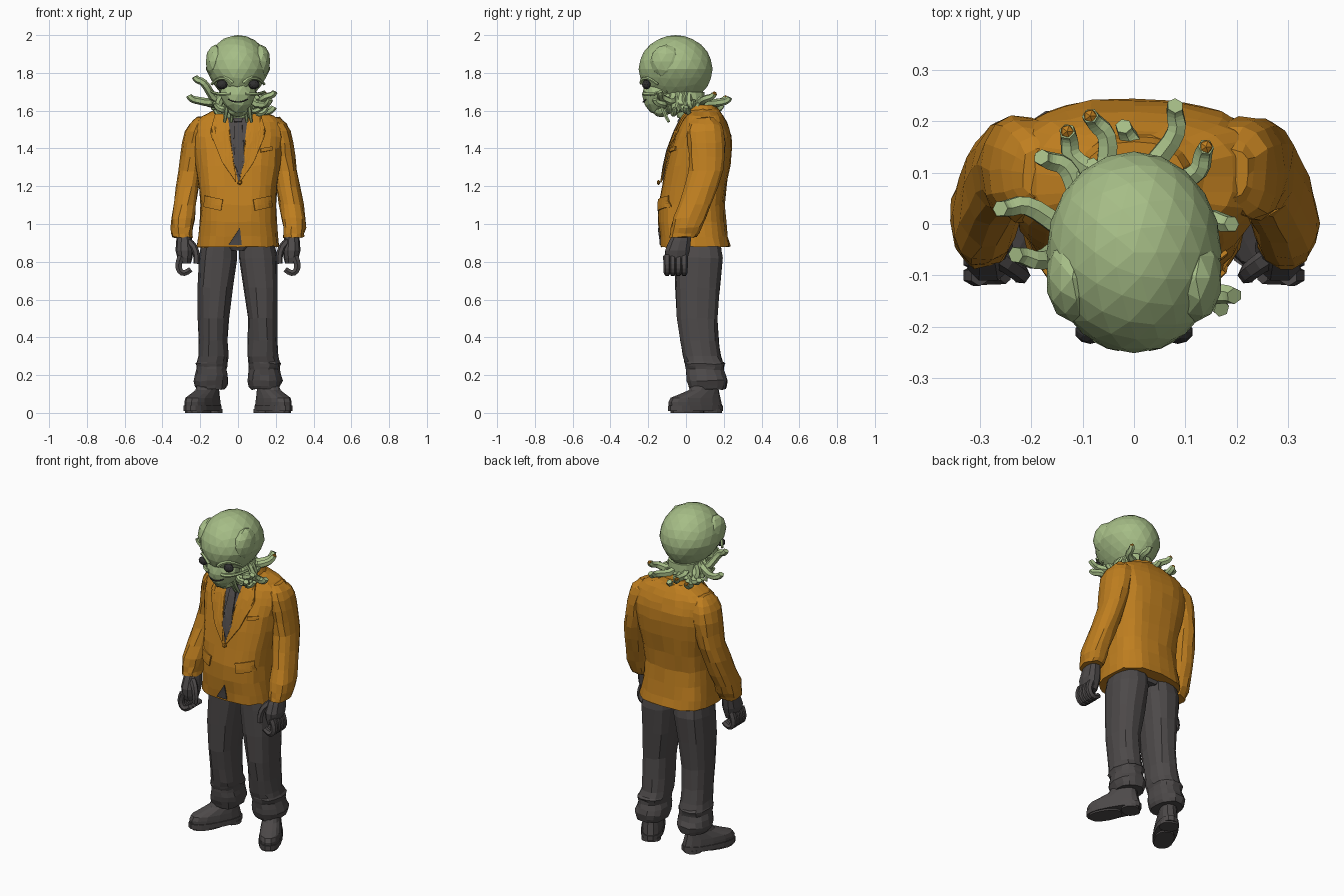
import bpy, bmesh, math, random
from mathutils import Vector, Matrix
from mathutils.bvhtree import BVHTree

random.seed(4)
cube = bpy.data.objects.get("Cube")
if cube:
    bpy.data.objects.remove(cube, do_unlink=True)


def material(name, red, green, blue):
    mat = bpy.data.materials.new(name)
    mat.use_nodes = True
    colour = (red, green, blue, 1)
    mat.diffuse_color = colour
    mat.node_tree.nodes["Principled BSDF"].inputs["Base Color"].default_value = colour
    return mat


ORANGE = material("orange cloth", .52, .21, .014)
GREEN = material("pale green skin", .38, .51, .24)
GREY = material("charcoal cloth", .075, .068, .068)
DARK = material("dark grey", .03, .03, .03)


def add_object(name, mesh, mat):
    mesh.materials.clear()
    mesh.materials.append(mat)
    obj = bpy.data.objects.new(name, mesh)
    bpy.context.collection.objects.link(obj)
    return obj


def finish(bm, name, mat):
    bmesh.ops.recalc_face_normals(bm, faces=bm.faces)
    mesh = bpy.data.meshes.new(name)
    bm.to_mesh(mesh)
    bm.free()
    return add_object(name, mesh, mat)


def smooth_rings(keys, steps):
    """Fill in rings between the key rings along a smooth spline."""
    keys = [Vector(key) for key in keys]
    padded = [keys[0], *keys, keys[-1]]
    rings = []
    for before, start, end, after in zip(padded, keys, keys[1:], padded[3:] + keys[-1:]):
        for step in range(steps):
            t = step / steps
            pull_in = (end - before) / 2
            pull_out = (after - start) / 2
            ease = t * t * (3 - 2 * t)
            rings.append(start.lerp(end, ease) + pull_in * t * (1 - t) ** 2
                         - pull_out * t * t * (1 - t))
    return rings + [keys[-1]]


def loft(name, keys, mat, sides=14, power=2.4, steps=1, jitter=0, matrix=Matrix()):
    """Closed body through superellipse rings of (x, y, z, half width, half depth)."""
    bm = bmesh.new()
    loops = []
    for x, y, z, half_width, half_depth in smooth_rings(keys, steps):
        loop = []
        for i in range(sides):
            angle = math.tau * i / sides
            c, s = math.cos(angle), math.sin(angle)
            across = half_width * math.copysign(abs(c) ** (2 / power), c)
            along = half_depth * math.copysign(abs(s) ** (2 / power), s)
            fold = Vector([random.uniform(-jitter, jitter) for axis in "xyz"])
            loop.append(bm.verts.new(Vector((x + across, y + along, z)) + fold))
        loops.append(loop)
    for low, high in zip(loops, loops[1:]):
        for i in range(sides):
            bm.faces.new((low[i - 1], low[i], high[i], high[i - 1]))
    bm.faces.new(loops[0])
    bm.faces.new(loops[-1])
    bm.transform(matrix)
    return finish(bm, name, mat)


def blob(name, center, radii, mat, detail=2, narrowing=0):
    """Faceted ellipsoid whose lower half can narrow."""
    bm = bmesh.new()
    bmesh.ops.create_icosphere(bm, subdivisions=detail, radius=1)
    for vert in bm.verts:
        vert.co.x *= 1 + narrowing * min(vert.co.z, 0)
        vert.co = [c + v * r for c, v, r in zip(center, vert.co, radii)]
    return finish(bm, name, mat)


def tubes(name, paths, radius, mat, taper=.6):
    """Tapered round tubes along smooth paths."""
    curve = bpy.data.curves.new(name, 'CURVE')
    curve.dimensions = '3D'
    curve.bevel_depth = radius
    curve.bevel_resolution = 1
    curve.resolution_u = 3
    curve.use_fill_caps = True
    for path in paths:
        spline = curve.splines.new('NURBS')
        spline.points.add(len(path) - 1)
        spline.use_endpoint_u = True
        spline.order_u = 3
        spline.use_smooth = False
        for i, (point, place) in enumerate(zip(spline.points, path)):
            point.co = (*place, 1)
            point.radius = 1 - (1 - taper) * i / (len(path) - 1)
    guide = bpy.data.objects.new(name, curve)
    bpy.context.collection.objects.link(guide)
    graph = bpy.context.evaluated_depsgraph_get()
    mesh = bpy.data.meshes.new_from_object(guide.evaluated_get(graph))
    bpy.data.objects.remove(guide, do_unlink=True)
    return add_object(name, mesh, mat)


# Jacket body and collar
jacket = loft("jacket_body", [
    (0, .05, .88, .22, .185), (0, .03, 1.1, .2, .175), (0, .08, 1.4, .235, .165),
    (0, .095, 1.54, .23, .12), (0, .09, 1.61, .1, .08)],
    ORANGE, sides=28, power=2.8, steps=3, jitter=.004)
loft("jacket_collar", [(0, .09, 1.57, .13, .1), (0, .08, 1.63, .1, .08)], ORANGE, sides=20)
bm = bmesh.new()
bm.from_mesh(jacket.data)
surface = BVHTree.FromBMesh(bm)
bm.free()


def plate(name, outline, mat, lift, side=1):
    """Thin plate laid onto the front of the jacket; side mirrors it."""
    bm = bmesh.new()
    face = bm.faces.new([bm.verts.new((side * x, 0, z)) for x, z in outline])
    bmesh.ops.triangulate(bm, faces=[face])
    bmesh.ops.subdivide_edges(bm, edges=bm.edges[:], cuts=4, use_grid_fill=True)
    for vert in bm.verts:
        hit = surface.ray_cast(vert.co - Vector((0, 1, 0)), Vector((0, 1, 0)))[0]
        vert.co.y = (hit.y if hit else 0) - lift
    thickness = finish(bm, name, mat).modifiers.new("thickness", 'SOLIDIFY')
    thickness.thickness = .008
    thickness.offset = 0


# Shirt, tie and jacket front
plate("shirt_front", [(-.08, 1.6), (.08, 1.6), (.01, 1.23), (0, 1.23)], GREY, .003)
plate("tie", [(-.02, 1.55), (.02, 1.55), (.035, 1.33), (.01, 1.25), (-.025, 1.33)], GREY, .01)
plate("tie_knot", [(-.03, 1.59), (.03, 1.59), (.02, 1.54), (-.02, 1.54)], GREY, .016)
plate("hem_opening", [(-.05, .89), (.02, .89), (.01, .98)], GREY, .002)
plate("chest_pocket", [(.12, 1.38), (.18, 1.39), (.18, 1.41), (.12, 1.4)], ORANGE, .005)
blob("jacket_button", (.01, -.145, 1.22), (.014, .01, .014), ORANGE, detail=1)


def mirrored(side, rows):
    return [(side * x, *rest) for x, *rest in rows]


for side, label in ((1, "left"), (-1, "right")):
    plate(label + "_lapel", [(.06, 1.6), (.12, 1.585), (.145, 1.49), (.115, 1.475), (.13, 1.44),
                             (.085, 1.33), (.01, 1.22), (.03, 1.36)], ORANGE, .01, side)
    plate(label + "_pocket_flap", [(.08, 1.13), (.175, 1.15), (.18, 1.09), (.09, 1.07)],
          ORANGE, .008, side)

    # Sleeve
    loft(label + "_sleeve", mirrored(side, [
        (.18, .1, 1.565, .04, .05), (.21, .105, 1.49, .07, .1), (.25, .105, 1.28, .062, .09),
        (.293, .02, 1.03, .063, .088), (.295, -.015, .93, .055, .072)]),
        ORANGE, steps=3, jitter=.005)

    # Hand with curled fingers and thumb
    loft(label + "_hand", mirrored(side, [
        (.285, -.02, .95, .036, .05), (.283, -.045, .86, .048, .068), (.28, -.05, .79, .03, .05)]),
        GREY, sides=10, steps=2)
    fingers = [mirrored(side, [(.3, y, .83), (.325, y, .78), (.29, y, .725), (.25, y, .76)])
               for y in (-.1, -.07, -.04, -.01)]
    thumb = mirrored(side, [(.27, -.06, .91), (.21, -.1, .88), (.22, -.1, .79)])
    tubes(label + "_fingers", fingers + [thumb], .021, GREY, taper=.8)

    # Trouser leg with a bunched cuff
    loft(label + "_trouser_leg", mirrored(side, [
        (.095, .06, .95, .08, .11), (.108, .068, .82, .102, .128), (.13, .06, .5, .08, .107),
        (.132, .085, .3, .08, .1), (.14, .1, .26, .086, .107), (.138, .1, .23, .08, .1),
        (.142, .112, .17, .092, .108), (.142, .115, .125, .075, .095)]),
        GREY, steps=2, jitter=.004)

    # Shoe turned outward
    turn = (Matrix.Translation((side * .187, .05, 0))
            @ Matrix.Rotation(side * math.radians(29), 4, 'Z'))
    loft(label + "_sole", [(0, 0, .01, .064, .16), (0, 0, .04, .064, .16)],
         GREY, sides=18, matrix=turn)
    for part, y, length in (("heel", .1, .05), ("tread", -.05, .095)):
        loft(label + "_" + part, [(0, y, 0, .055, length), (0, y, .02, .055, length)],
             GREY, matrix=turn)
    loft(label + "_shoe", [(0, 0, .04, .06, .155), (0, 0, .08, .058, .145),
                           (0, .05, .12, .05, .085), (0, .065, .18, .045, .065)],
         GREY, matrix=turn, steps=2)

    # Side features of the head
    blob(label + "_temple_bulge", (side * .12, -.105, 1.86), (.052, .086, .09), GREEN)
    blob(label + "_eye", (side * .085, -.21, 1.738), (.03, .023, .025), DARK)
    brow = [(.03, -.235, 1.745), (.08, -.235, 1.805), (.14, -.15, 1.74)]
    cheek = [(.04, -.22, 1.69), (.1, -.21, 1.68), (.14, -.1, 1.7)]
    tubes(label + "_face_ridges", [mirrored(side, brow), mirrored(side, cheek)], .012, GREEN)

loft("trouser_seat", [(0, .06, .86, .08, .1), (0, .055, .91, .16, .12)], GREY)

# Head
blob("head", (0, -.055, 1.82), (.17, .196, .18), GREEN, detail=3, narrowing=.35)
blob("face", (0, -.145, 1.685), (.1, .088, .11), GREEN, narrowing=.35)
blob("chin", (0, -.13, 1.605), (.055, .05, .04), GREEN)
loft("neck", [(0, .03, 1.56, .085, .075), (0, 0, 1.7, .09, .1)], GREEN)
tubes("mouth", [[(-.05, -.21, 1.66), (0, -.245, 1.63), (.05, -.21, 1.66)]], .004, DARK, taper=1)


def strand(tip, root_radius, sag):
    """Wavy path from the jaw line outward, down and up again to the tip."""
    tip = Vector(tip)
    jaw = Vector((0, -.03, 1.69))
    out = Vector((tip.x, tip.y - jaw.y, 0)).normalized()
    sway = Vector((-out.y, out.x, 0)) * random.choice((-.025, .025))
    low = Vector((0, 0, -sag))
    root = jaw + out * root_radius
    return [root, root + out * .04 + low + sway, tip - out * .05 + low / 2 - sway,
            tip - out * .01 + low / 3, tip]


# Long tentacles, some with coloured tips, then short strands around the neck
tips = [(-.26, .03, 1.68), (-.23, -.06, 1.78), (-.18, .13, 1.66), (-.13, .18, 1.64),
        (-.085, .21, 1.67), (-.02, .19, 1.63), (.08, .23, 1.67), (.14, .15, 1.69),
        (.195, -.14, 1.7), (.17, -.165, 1.66), (.19, 0, 1.62)]
tubes("long_tentacles", [strand(tip, .075, .055) for tip in tips], .025, GREEN, taper=.65)
for number in (3, 4, 7):
    blob("tentacle_tip", tips[number], (.014, .014, .012), ORANGE, detail=1)
short = []
count = 18
for i in range(count):
    angle = math.radians(260 * i / count - 40)
    reach = random.uniform(.12, .17)
    tip = (reach * math.cos(angle), reach * math.sin(angle) - .03, random.uniform(1.6, 1.66))
    short.append(strand(tip, .08, .07))
tubes("short_tentacles", short, .021, GREEN)
tubes("chin_strands", [[(x, -.13, 1.64), (x, -.12, 1.59), (x * 1.2, -.09, 1.54)]
                       for x in (-.06, -.03, .04, .06)], .014, GREEN)
